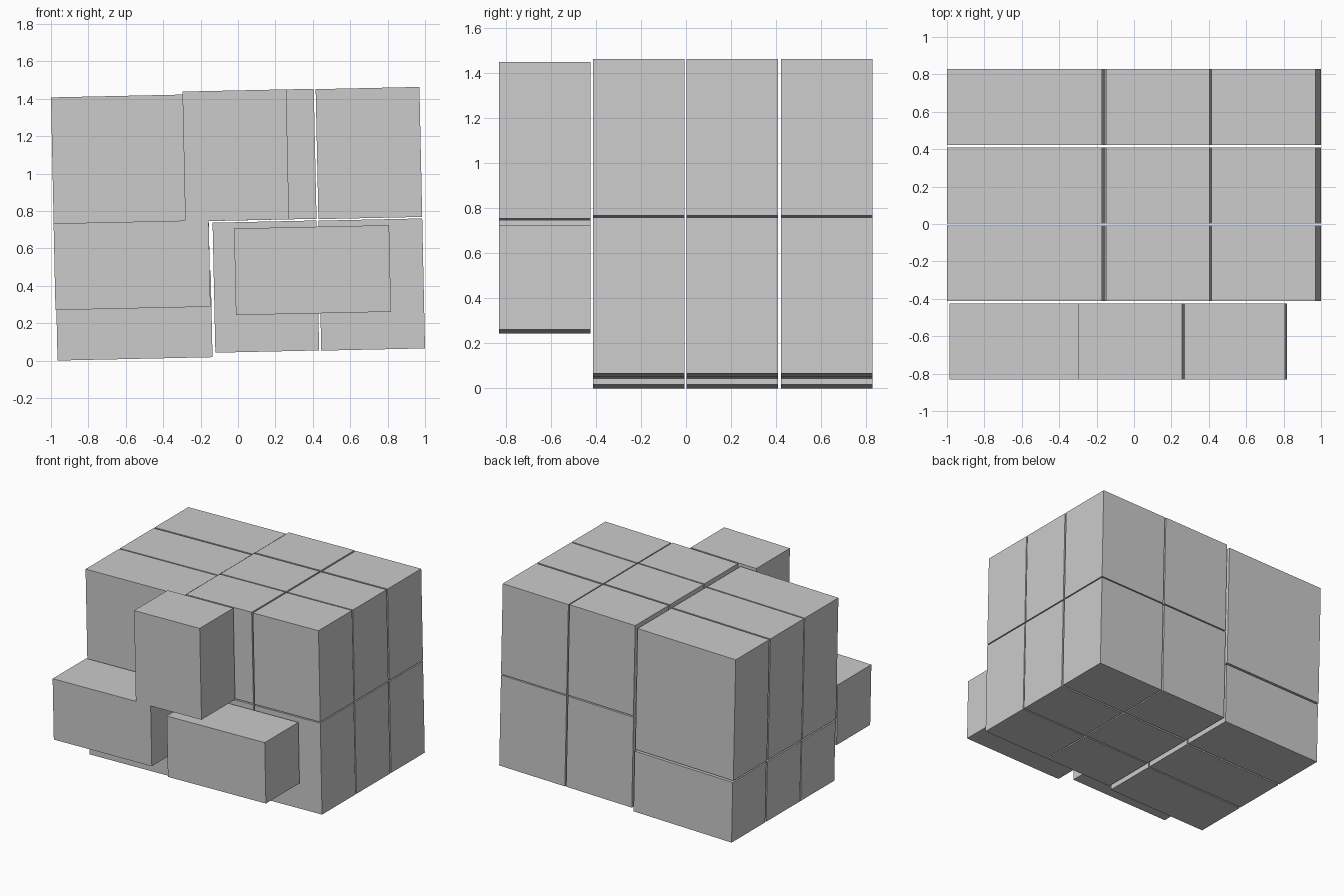
import bpy
from math import cos, sin

if "Cube" in bpy.data.objects:
    bpy.data.objects.remove(bpy.data.objects["Cube"])

TILT = 0.0215                      # whole stack leans slightly to the left
WIDE, SLIM = 0.829, 0.555          # block widths
SHORT, MID, TALL = 0.463, 0.695, 0.93  # block heights
DEPTH = 0.406


def block(name, x, z, w, h, y):
    """Tilted box placed by its lower left corner (x, z) and its centre y."""
    cx = x + cos(TILT) * w / 2 - sin(TILT) * h / 2
    cz = z + sin(TILT) * w / 2 + cos(TILT) * h / 2
    bpy.ops.mesh.primitive_cube_add(size=1, location=(cx, y, cz), rotation=(0, -TILT, 0))
    ob = bpy.context.object
    ob.name = name
    ob.scale = (w, DEPTH, h)
    bpy.ops.object.transform_apply(location=False, rotation=False, scale=True)


# Three identical rows of stacked blocks
for row, y in enumerate((-0.21, 0.206, 0.625), 1):
    block(f"left_lower_block_{row}", -0.965, 0.0, WIDE, SHORT, y)
    block(f"left_upper_block_{row}", -0.98, 0.477, WIDE, TALL, y)
    block(f"middle_lower_block_{row}", -0.121, 0.042, SLIM, MID, y)
    block(f"middle_upper_block_{row}", -0.135, 0.746, SLIM, MID, y)
    block(f"right_lower_block_{row}", 0.445, 0.053, SLIM, MID, y)
    block(f"right_upper_block_{row}", 0.43, 0.756, SLIM, MID, y)

# Loose blocks of the front row
FRONT_Y = -0.628
block("front_left_block", -0.976, 0.27, WIDE, SHORT, FRONT_Y)
block("front_upper_block", -0.282, 0.743, SLIM, MID, FRONT_Y)
block("front_right_block", -0.011, 0.243, WIDE, SHORT, FRONT_Y)
